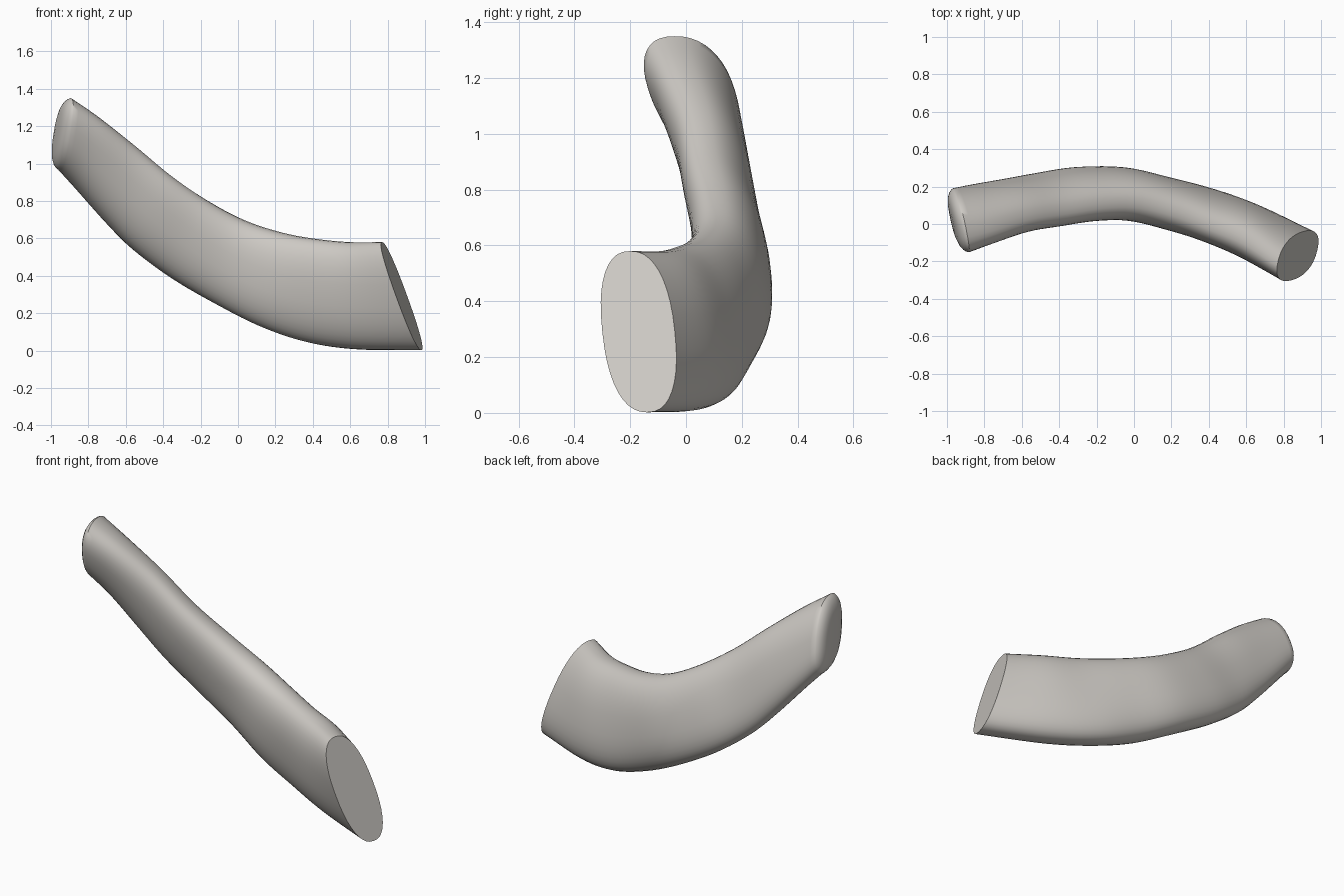
import bpy
import bmesh
from math import cos, sin, pi, copysign, radians
from mathutils import Vector

SIDES, STEPS = 40, 5

cube = bpy.data.objects.get("Cube")
if cube:
    bpy.data.objects.remove(cube)

stone = bpy.data.materials.new("warm_grey")
stone.use_nodes = True
colour = (0.61, 0.585, 0.55, 1)
stone.diffuse_color = colour
stone.node_tree.nodes["Principled BSDF"].inputs["Base Color"].default_value = colour

# Stations along the bar: top x, top z, bottom x, bottom z,
# centre y, forward lean of the top, sideways half axis x and y
stations = [
    (-.895, 1.35, -.955, .965, .02, .06, -.03, .155),
    (-.75, 1.25, -.86, .86, .055, .06, -.03, .14),
    (-.56, 1.10, -.70, .68, .10, .05, -.03, .128),
    (-.36, .935, -.56, .54, .13, .05, -.025, .127),
    (-.16, .80, -.36, .39, .16, .05, -.01, .13),
    (.04, .695, -.12, .25, .16, .05, .02, .13),
    (.24, .63, .12, .13, .11, .05, .04, .125),
    (.42, .597, .36, .048, .05, .06, .05, .12),
    (.60, .58, .62, .008, -.035, .05, .05, .125),
    (.77, .58, .98, .002, -.17, .03, .03, .13),
]


def spline(a, b, c, d, t):
    """Catmull-Rom blend of four stations."""
    return [0.5 * (2 * q + (r - p) * t + (2 * p - 5 * q + 4 * r - s) * t * t
                   + (3 * q - p - 3 * r + s) * t ** 3)
            for p, q, r, s in zip(a, b, c, d)]


def extend(end, inner):
    return tuple(2 * e - i for e, i in zip(end, inner))


padded = [extend(stations[0], stations[1]), *stations, extend(stations[-1], stations[-2])]
path = [spline(*padded[i:i + 4], k / STEPS)
        for i in range(len(stations) - 1) for k in range(STEPS)]
path.append(stations[-1])


def frame(station):
    """Centre, upward half axis and sideways half axis of one cross-section."""
    top_x, top_z, low_x, low_z, y, lean, side_x, side_y = station
    top = Vector((top_x, y - lean, top_z))
    bottom = Vector((low_x, y + lean, low_z))
    return (top + bottom) / 2, (top - bottom) / 2, Vector((side_x, side_y, 0))


def power(v, e=0.85):
    return copysign(abs(v) ** e, v)


bm = bmesh.new()


def add_ring(centre, up, side, scale=1.0):
    return [bm.verts.new(centre + scale * (side * power(cos(a)) + up * power(sin(a))))
            for a in (2 * pi * k / SIDES for k in range(SIDES))]


# Rounded rim of the upper end
centre, up, side = frame(path[0])
out = up.cross(side).normalized()
rings = [add_ring(centre + out * push, up, side, scale)
         for scale, push in ((.3, .048), (.6, .044), (.78, .036), (.9, .024), (.97, .011))]

# Swept cross-sections
rings += [add_ring(*frame(s)) for s in path]
for a, b in zip(rings, rings[1:]):
    for k in range(SIDES):
        n = (k + 1) % SIDES
        bm.faces.new((a[k], a[n], b[n], b[k]))

# End caps: the lower one is a crisp flat cut
bm.faces.new(rings[0])
bm.faces.new(rings[-1])
bmesh.ops.recalc_face_normals(bm, faces=bm.faces)

mesh = bpy.data.meshes.new("curved_bar")
bm.to_mesh(mesh)
bm.free()
bar = bpy.data.objects.new("curved_bar", mesh)
mesh.materials.append(stone)
bpy.context.collection.objects.link(bar)
bpy.context.view_layer.objects.active = bar
bar.select_set(True)
bpy.ops.object.shade_smooth_by_angle(angle=radians(50))
